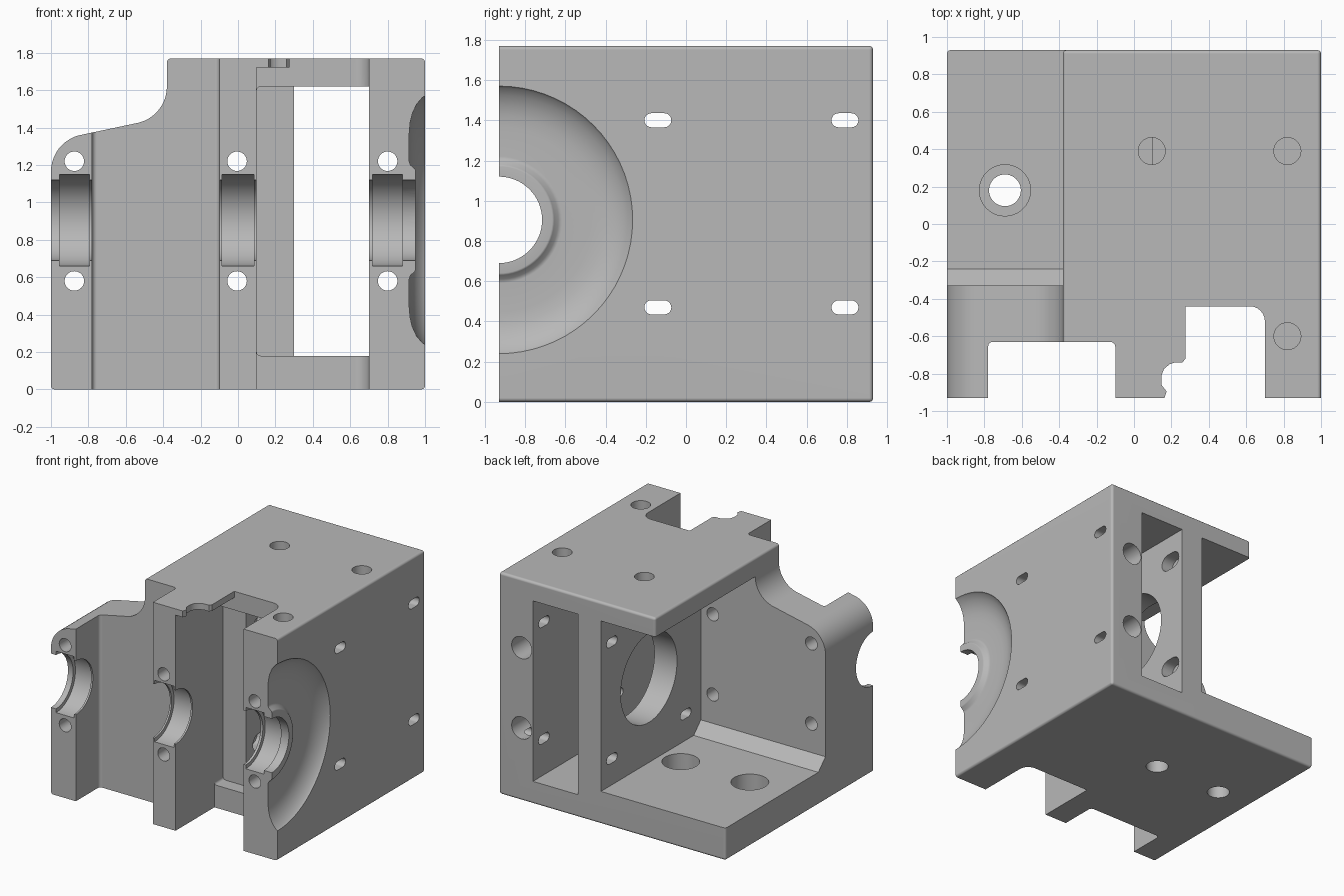
import bpy, bmesh, math
from mathutils import Vector

if "Cube" in bpy.data.objects:
    bpy.data.objects.remove(bpy.data.objects["Cube"])

grey = bpy.data.materials.new("light_grey")
grey.use_nodes = True
grey.diffuse_color = (0.48, 0.48, 0.48, 1)
grey.node_tree.nodes["Principled BSDF"].inputs["Base Color"].default_value = (0.48, 0.48, 0.48, 1)

HALF_Y, TOP = 0.93, 1.77
SHAFT_Z = 0.905


def arc(cx, cy, r, a0, a1, n):
    angles = [math.radians(a0 + (a1 - a0) * i / n) for i in range(n + 1)]
    return [(cx + r * math.cos(a), cy + r * math.sin(a)) for a in angles]


def circle(cx, cy, r, n=40):
    return arc(cx, cy, r, 0, 360, n)[:-1]


def slot(cx, cy, half, r):
    d = half - r
    return arc(cx + d, cy, r, -90, 90, 10) + arc(cx - d, cy, r, 90, 270, 10)


def box(a0, a1, b0, b1):
    return [(a0, b0), (a1, b0), (a1, b1), (a0, b1)]


def place(axis, a, b, t):
    return {"x": (t, a, b), "y": (a, t, b), "z": (a, b, t)}[axis]


def finish(name, bm):
    bmesh.ops.recalc_face_normals(bm, faces=bm.faces)
    mesh = bpy.data.meshes.new(name)
    bm.to_mesh(mesh)
    bm.free()
    mesh.materials.append(grey)
    obj = bpy.data.objects.new(name, mesh)
    bpy.context.collection.objects.link(obj)
    return obj


def prism(name, pts, axis, lo, hi, rounding=0.0, pick=None):
    """Extrude a profile along an axis and round the picked edges."""
    bm = bmesh.new()
    rings = [[bm.verts.new(place(axis, a, b, t)) for a, b in pts] for t in (lo, hi)]
    bm.faces.new(rings[0])
    bm.faces.new(rings[1])
    long_edges = []
    for i in range(len(pts)):
        j = (i + 1) % len(pts)
        bm.faces.new((rings[0][i], rings[0][j], rings[1][j], rings[1][i]))
        long_edges.append(bm.edges.get((rings[0][i], rings[1][i])))
    bmesh.ops.recalc_face_normals(bm, faces=bm.faces)
    if rounding:
        edges = [e for e in bm.edges if pick(e)] if pick else long_edges
        bmesh.ops.bevel(bm, geom=edges, offset=rounding, segments=3, profile=0.5, affect="EDGES")
    return finish(name, bm)


def lathe(name, profile, steps=72):
    """Revolve (radius, x) points about the shaft line."""
    bm = bmesh.new()
    verts = [bm.verts.new((x, -HALF_Y, SHAFT_Z + r)) for r, x in profile]
    edges = [bm.edges.new(p) for p in zip(verts, verts[1:])]
    bmesh.ops.spin(bm, geom=verts + edges, cent=(0, -HALF_Y, SHAFT_Z), axis=(1, 0, 0),
                   angle=math.tau, steps=steps)
    bmesh.ops.remove_doubles(bm, verts=bm.verts, dist=0.0005)
    return finish(name, bm)


# Housing block with the swept shoulder
outline = [(-1, 0), (1, 0), (1, TOP), (-0.38, TOP)]
outline += arc(-0.58, 1.62, 0.2, 0, -75, 10)
outline += arc(-0.8, 1.165, 0.2, 105, 180, 10)


def outer_edge(e):
    at_front = all(v.co.y < -0.9 for v in e.verts)
    return not at_front and e.calc_face_angle(0) > 1


housing = prism("housing", outline, "y", -HALF_Y, HALF_Y, 0.02, outer_edge)
cutters = []


def cut(pts, axis, lo, hi, rounding=0.0):
    cutters.append(prism("cutter", pts, axis, lo, hi, rounding))


# Motor bay, with a chamfer at the foot of the front wall
cut([(-0.24, 0.26), (1.2, 0.26), (1.2, 1.62), (-0.33, 1.62), (-0.33, 0.35)], "x", -1.3, 0.1)
# Front recess between the bearing posts
cut(box(-0.78, -0.1, -1.2, -0.63), "z", -0.2, 2, 0.025)
# Gear pocket and the tall window behind it
cut(box(0.1, 0.7, 0.18, 1.62), "y", -1.2, -0.33, 0.02)
cut(box(0.3, 0.7, 0.18, 1.62), "y", -0.6, 1.2)
# Notches in the floor and the roof, leaving a thin lug
corner = arc(0.62, -0.52, 0.08, 0, 90, 6)
cut([(0.1, -1.2), (0.7, -1.2)] + corner + [(0.1, -0.44)], "z", -0.2, 1.72)
lug = [(0.275, -0.44), (0.275, -0.72), (0.26, -0.74), (0.22, -0.74), (0.19, -0.75), (0.16, -0.775),
       (0.147, -0.81), (0.147, -0.86), (0.174, -0.895), (0.163, -0.93), (0.163, -1.2)]
cut([(0.7, -1.2)] + corner + lug, "z", 1.5, 2)

# Shaft bore and bearing grooves
cut(circle(-HALF_Y, SHAFT_Z, 0.215, 64), "x", -1.2, 1.2)
for lo, hi in ((-0.955, -0.795), (-0.085, 0.085), (0.72, 0.88)):
    cut(circle(-HALF_Y, SHAFT_Z, 0.245, 64), "x", lo, hi)
# Round dish with a raised bearing rim on the outer side
dish = [(0, 1.1), (0.665, 1.1), (0.665, 1), (0.655, 0.985), (0.62, 0.955), (0.57, 0.932),
        (0.52, 0.92), (0.46, 0.915), (0.315, 0.915), (0.295, 0.922), (0.275, 0.945),
        (0.265, 0.95), (0, 0.95)]
cutters.append(lathe("cutter", dish))

# Clamp screw holes either side of the shaft
for z in (0.58, 1.22):
    for x in (-0.875, -0.005, 0.8):
        cut(circle(x, z, 0.052), "y", -1.2, 1.2)
    cut(circle(0.8, z, 0.088), "y", 0.6, 1.2)

# Motor opening and slotted mounting holes
cut(circle(0.325, 0.935, 0.355, 64), "x", 0.0, 0.4)
for y in (-0.14, 0.79):
    for z in (0.47, 1.4):
        cut(slot(y, z, 0.067, 0.035), "x", 0.0, 1.2)
        cut(slot(y, z, 0.1, 0.068), "x", 0.2, 0.5)

# Blind holes in the roof
for x, y in ((0.095, 0.39), (0.82, 0.39), (0.82, -0.6)):
    cut(circle(x, y, 0.072), "z", 1.47, 2)
# Counterbored holes in the floor
for x in (-0.69, -0.08):
    cut(circle(x, 0.18, 0.085), "z", -0.2, 0.5)
    cut(circle(x, 0.18, 0.137), "z", 0.13, 0.5)

# Carve the housing and drop the cutters
bpy.ops.object.select_all(action="DESELECT")
bpy.context.view_layer.objects.active = housing
housing.select_set(True)
for cutter in cutters:
    cutter.hide_render = True
    mod = housing.modifiers.new("carve", "BOOLEAN")
    mod.operation = "DIFFERENCE"
    mod.solver = "EXACT"
    mod.object = cutter
    bpy.ops.object.modifier_apply(modifier=mod.name)
    bpy.data.objects.remove(cutter)

# Soft curves, crisp edges
bpy.ops.object.shade_smooth_by_angle(angle=math.radians(35))
weighted = housing.modifiers.new("even_shading", "WEIGHTED_NORMAL")
weighted.keep_sharp = True
